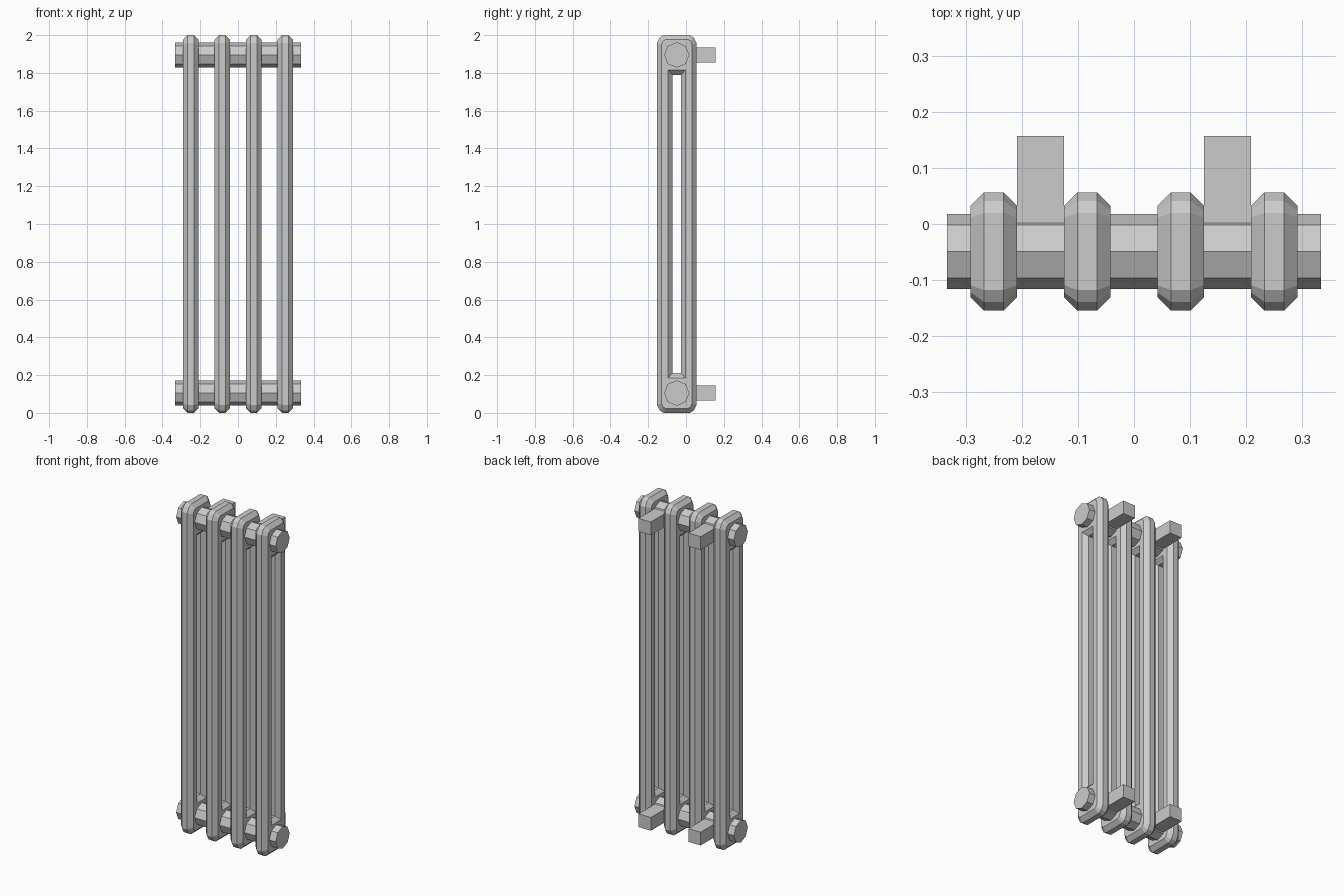
import bpy, bmesh, math
from mathutils import Matrix

if "Cube" in bpy.data.objects:
    bpy.data.objects.remove(bpy.data.objects["Cube"])

YC = -0.049              # depth centre of the columns and rails
COLS = (-0.25, -0.0833, 0.0833, 0.25)
RAIL_Z = (0.105, 1.895)


def finish(name, bm):
    bmesh.ops.recalc_face_normals(bm, faces=bm.faces)
    me = bpy.data.meshes.new(name)
    bm.to_mesh(me)
    bm.free()
    ob = bpy.data.objects.new(name, me)
    bpy.context.collection.objects.link(ob)
    return ob


def corner_loop(pts):
    """Repeat one corner's (y, z) points around all four corners."""
    loop = []
    for sy, sz, flip in ((1, 1, 0), (-1, 1, 1), (-1, -1, 0), (1, -1, 1)):
        for y, z in (reversed(pts) if flip else pts):
            loop.append((YC + sy * y, 1 + sz * z))
    return loop


# Closed eight-sided tube loop with tall ends and rounded outer corners
def column(name, x):
    wide, flat = 0.0415, 0.0172
    outer = corner_loop([(0.1055, 0.958), (0.090, 0.987), (0.069, 1.0)])
    outer_in = corner_loop([(0.0812, 0.950), (0.073, 0.969), (0.060, 0.976)])
    inner_in = corner_loop([(0.0458, 0.815)] * 3)
    inner = corner_loop([(0.0215, 0.790)] * 3)
    rings = [(flat, outer), (wide, outer_in), (wide, inner_in), (flat, inner),
             (-flat, inner), (-wide, inner_in), (-wide, outer_in), (-flat, outer)]
    bm = bmesh.new()
    vs = [[bm.verts.new((x + dx, y, z)) for y, z in loop] for dx, loop in rings]
    n = len(outer)
    for i in range(8):
        a, b = vs[i], vs[(i + 1) % 8]
        for j in range(n):
            k = (j + 1) % n
            bm.faces.new((a[j], a[k], b[k], b[j]))
    bmesh.ops.remove_doubles(bm, verts=bm.verts, dist=1e-5)
    return finish(name, bm)


# Octagonal cross rail with vertices at top and sides
def rail(name, z):
    bm = bmesh.new()
    m = Matrix.Translation((0, YC, z)) @ Matrix.Rotation(math.pi / 2, 4, 'Y')
    bmesh.ops.create_cone(bm, cap_ends=True, segments=8, radius1=0.067,
                          radius2=0.067, depth=0.667, matrix=m)
    return finish(name, bm)


# Square wall bracket running back from the rail
def bracket(name, x, z):
    y0, y1 = YC, 0.157
    bm = bmesh.new()
    m = Matrix.Translation((x, (y0 + y1) / 2, z)) @ Matrix.Diagonal((0.083, y1 - y0, 0.08, 1))
    bmesh.ops.create_cube(bm, size=1, matrix=m)
    return finish(name, bm)


for i, x in enumerate(COLS):
    column(f"column_{i + 1}", x)
for label, z in zip(("bottom", "top"), RAIL_Z):
    rail(f"{label}_rail", z)
    for side, x in (("left", -0.1667), ("right", 0.1667)):
        bracket(f"{label}_{side}_bracket", x, z)
